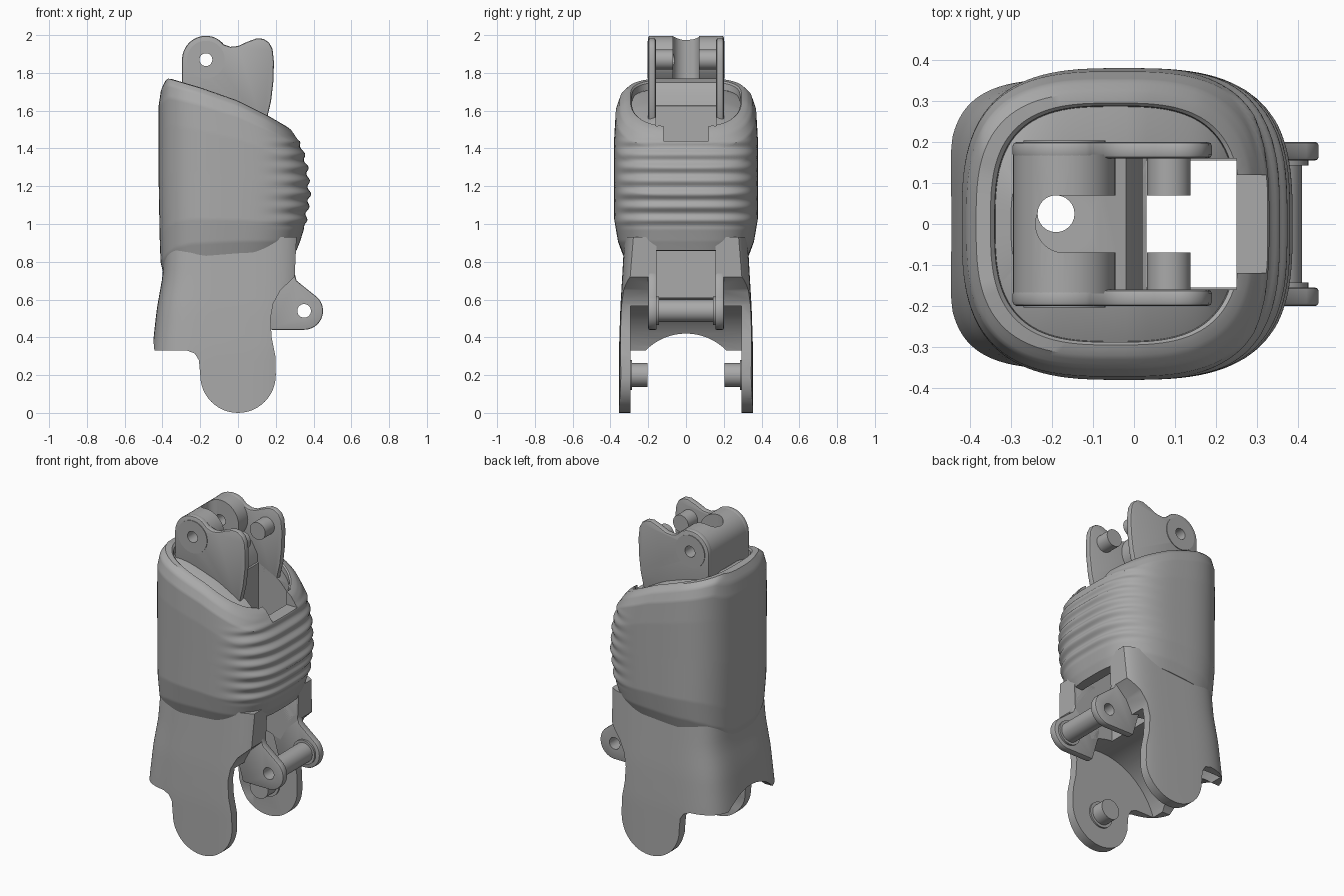
import bpy, bmesh, math
from mathutils import Matrix, Vector

if bpy.data.objects.get("Cube"):
    bpy.data.objects.remove(bpy.data.objects["Cube"], do_unlink=True)

grey = bpy.data.materials.new("neutral grey")
grey.use_nodes = True
grey.diffuse_color = (0.4, 0.4, 0.4, 1)
grey.node_tree.nodes["Principled BSDF"].inputs["Base Color"].default_value = (0.4, 0.4, 0.4, 1)


def finish(name, bm):
    bmesh.ops.recalc_face_normals(bm, faces=bm.faces)
    mesh = bpy.data.meshes.new(name)
    bm.to_mesh(mesh)
    bm.free()
    mesh.materials.append(grey)
    obj = bpy.data.objects.new(name, mesh)
    bpy.context.collection.objects.link(obj)
    return obj


def loft(name, rings):
    bm = bmesh.new()
    loops = [[bm.verts.new(p) for p in ring] for ring in rings]
    n = len(loops[0])
    for a, b in zip(loops, loops[1:]):
        for i in range(n):
            bm.faces.new((a[i], a[(i + 1) % n], b[(i + 1) % n], b[i]))
    bm.faces.new(loops[0])
    bm.faces.new(loops[-1])
    return finish(name, bm)


def prism(name, profile, y0, y1, bevel=0):
    """Extrude an (x, z) profile along y."""
    obj = loft(name, [[(x, y, z) for x, z in profile] for y in (y0, y1)])
    if bevel:
        mod = obj.modifiers.new("edge", "BEVEL")
        mod.width, mod.segments, mod.angle_limit = bevel, 2, math.radians(50)
        bake(obj)
    return obj


def box(name, x0, x1, y0, y1, z0, z1):
    return prism(name, [(x0, z0), (x1, z0), (x1, z1), (x0, z1)], y0, y1)


def rod(name, a, b, r, sides=40):
    a, b = Vector(a), Vector(b)
    d = b - a
    bm = bmesh.new()
    turn = d.to_track_quat("Z", "Y").to_matrix().to_4x4()
    bmesh.ops.create_cone(bm, cap_ends=True, segments=sides, radius1=r, radius2=r,
                          depth=d.length, matrix=Matrix.Translation((a + b) / 2) @ turn)
    return finish(name, bm)


def bake(obj):
    bpy.context.view_layer.update()
    dg = bpy.context.evaluated_depsgraph_get()
    mesh = bpy.data.meshes.new_from_object(obj.evaluated_get(dg))
    obj.modifiers.clear()
    obj.data = mesh


def cut(obj, tool, op="DIFFERENCE"):
    mod = obj.modifiers.new("cut", "BOOLEAN")
    mod.operation, mod.object, mod.solver = op, tool, "EXACT"
    bake(obj)
    bpy.data.objects.remove(tool, do_unlink=True)


def interp(table, t, col=1):
    if t <= table[0][0]:
        return table[0][col]
    for a, b in zip(table, table[1:]):
        if t <= b[0]:
            return a[col] + (b[col] - a[col]) * (t - a[0]) / (b[0] - a[0])
    return table[-1][col]


def outline(xl, xr, hy, power, n=112):
    """Superellipse in plan."""
    pts = []
    for i in range(n):
        a = math.tau * (i + 0.5) / n
        c, s = math.cos(a), math.sin(a)
        pts.append(((xl + xr) / 2 + (xr - xl) / 2 * math.copysign(abs(c) ** (2 / power), c),
                    hy * math.copysign(abs(s) ** (2 / power), s)))
    return pts


def arc(cx, cz, r, a0, a1, n=24):
    return [(cx + r * math.cos(math.radians(a0 + (a1 - a0) * i / n)),
             cz + r * math.sin(math.radians(a0 + (a1 - a0) * i / n))) for i in range(n + 1)]


# Ribbed grip sleeve: slanted top and bottom, rolled rim, closed inside
TOP = [(-.42, 1.73), (-.37, 1.77), (-.2, 1.72), (0, 1.65), (.16, 1.57), (.28, 1.5), (.4, 1.42)]
BOTTOM = [(-.42, .70), (-.38, .76), (-.33, .80), (-.25, .825), (0, .845), (.4, .865)]
BODY = [(0, -.395, .31, .335), (.08, -.41, .33, .36), (.22, -.415, .355, .38),
        (.5, -.42, .38, .38), (.75, -.42, .367, .38), (.9, -.42, .34, .372),
        (.97, -.408, .31, .35), (1, -.385, .285, .32)]


def sleeve_ring(xl, xr, hy, t, drop=0):
    ring = []
    for x, y in outline(xl, xr, hy, 3):
        lo, hi = interp(BOTTOM, x), interp(TOP, x)
        z = lo + (hi - lo) * t - drop
        if 0 < t < 1:
            fade = max(0, min(1, (x - .1) / .16)) * max(0, min(1, (z - .97) / .04, (1.47 - z) / .04))
            x += .008 * fade * math.cos(math.tau * (z - 1.02) / .07)
        ring.append((x, y, z))
    return ring


rings = [sleeve_ring(-.05, .01, .02, 0), sleeve_ring(-.34, .27, .28, 0)]
for k in range(91):
    t = k / 90
    rings.append(sleeve_ring(*[interp(BODY, t, c) for c in (1, 2, 3)], t))
for xl, xr, hy, drop in [(-.35, .26, .295, -.003), (-.34, .25, .288, .005), (-.338, .248, .286, .04),
                         (-.3, .22, .2, .01), (-.06, 0, .02, .01)]:
    rings.append(sleeve_ring(xl, xr, hy, 1, drop))
sleeve = loft("grip_sleeve", rings)
cut(sleeve, box("slot", .03, .25, -.16, .16, .3, 2.2))
notch = [(.2, -.12), (.5, -.12), (.5, .12), (.2, .12)]
cut(sleeve, box("notch", .2, .5, -.12, .12, 1.44, 1.7))

# Flared lower shell with two hanging hinge lobes
SKIRT = [(0, -.47, .355), (.33, -.455, .355), (.55, -.43, .348), (.72, -.4, .338), (.95, -.385, .325)]
lower = loft("lower_shell", [[(x, y, z) for x, y in outline(interp(SKIRT, z), .37, interp(SKIRT, z, 2), 4.2)]
                             for z in [-.02 + .97 * k / 20 for k in range(21)]])
side = [(-.6, .33), (-.27, .33), (-.23, .315), (-.207, .28)] + arc(0, .2, .2, 180, 360) + \
       [(.198, .3), (.178, .4), (.172, .5), (.187, .58), (.225, .65), (.3, .72), (.31, .93), (-.6, .93)]
cut(lower, prism("side_profile", side, -.6, .6), "INTERSECT")
cut(lower, rod("joint_space", (0, -.295, .2), (0, .295, .2), .41, 64))
cut(lower, rod("back_arch", (-.6, 0, .12), (-.1, 0, .12), .3, 64))
cut(lower, box("front_slot", .03, .5, -.155, .155, .3, 1.1))

# Hinge barrel between the upper ears, with a sloping front wall
barrel_profile = [(-.295, 1.55)] + arc(-.17, 1.87, .125, 180, -35) + \
                 [(-.09, 1.77), (-.02, 1.75), (.02, 1.68), (.03, 1.45)]
barrel = prism("hinge_barrel", barrel_profile, -.17, .17)
cut(barrel, box("groove", -.17, .2, -.07, .07, 1.77, 2.2))
cut(barrel, rod("groove_end", (-.17, 0, 1.77), (-.17, 0, 2.2), .07))
cut(barrel, rod("pin_hole", (-.17, -.5, 1.87), (-.17, .5, 1.87), .034))

# Cord channel running down through the body
for part in (sleeve, lower, barrel):
    cut(part, rod("channel", (-.19, .025, .2), (-.19, .025, 2.2), .045, 24))

ear_profile = [(-.295, 1.6)] + arc(-.17, 1.87, .126, 180, 60) + \
              [(-.075, 1.95), (-.04, 1.938), (0, 1.942), (.05, 1.965), (.1, 1.983), (.135, 1.98),
               (.165, 1.96), (.183, 1.925), (.19, 1.86), (.188, 1.76), (.175, 1.65), (.14, 1.5)]
bracket_profile = [(.12, .62), (.172, .44)] + arc(.35, .54, .1, -90, 45) + \
                  [(.31, .7), (.3, .74), (.3, .92), (.12, .92)]

for s, word in ((1, "back"), (-1, "front")):
    # Upper ear with boss and inner peg
    ear = prism(word + "_upper_ear", ear_profile, s * .16, s * .2, .01)
    boss = rod(word + "_ear_boss", (-.17, s * .15, 1.87), (-.17, s * .204, 1.87), .1)
    for part in (ear, boss):
        cut(part, rod("hole", (-.17, -.5, 1.87), (-.17, .5, 1.87), .034))
    rod(word + "_ear_peg", (.085, s * .07, 1.87), (.085, s * .17, 1.87), .053)

    # Side bracket plate and collar
    plate = prism(word + "_bracket", bracket_profile, s * .155, s * .2, .008)
    collar = rod(word + "_bracket_collar", (.35, s * .143, .54), (.35, s * .16, .54), .075)
    for part in (plate, collar):
        cut(part, rod("hole", (.35, -.5, .54), (.35, .5, .54), .036))

    # Lower lobe pin and collar
    rod(word + "_lobe_collar", (0, s * .285, .2), (0, s * .3, .2), .08)
    rod(word + "_lobe_pin", (0, s * .205, .2), (0, s * .3, .2), .063)

# Hollow cross bar of the bracket
bar = rod("cross_bar", (.35, -.16, .54), (.35, .16, .54), .06)
cut(bar, rod("hole", (.35, -.5, .54), (.35, .5, .54), .036))

bpy.ops.object.select_all(action="DESELECT")
for obj in bpy.context.collection.objects:
    if obj.type == "MESH":
        obj.select_set(True)
        bpy.context.view_layer.objects.active = obj
bpy.ops.object.shade_smooth_by_angle(angle=math.radians(35))
